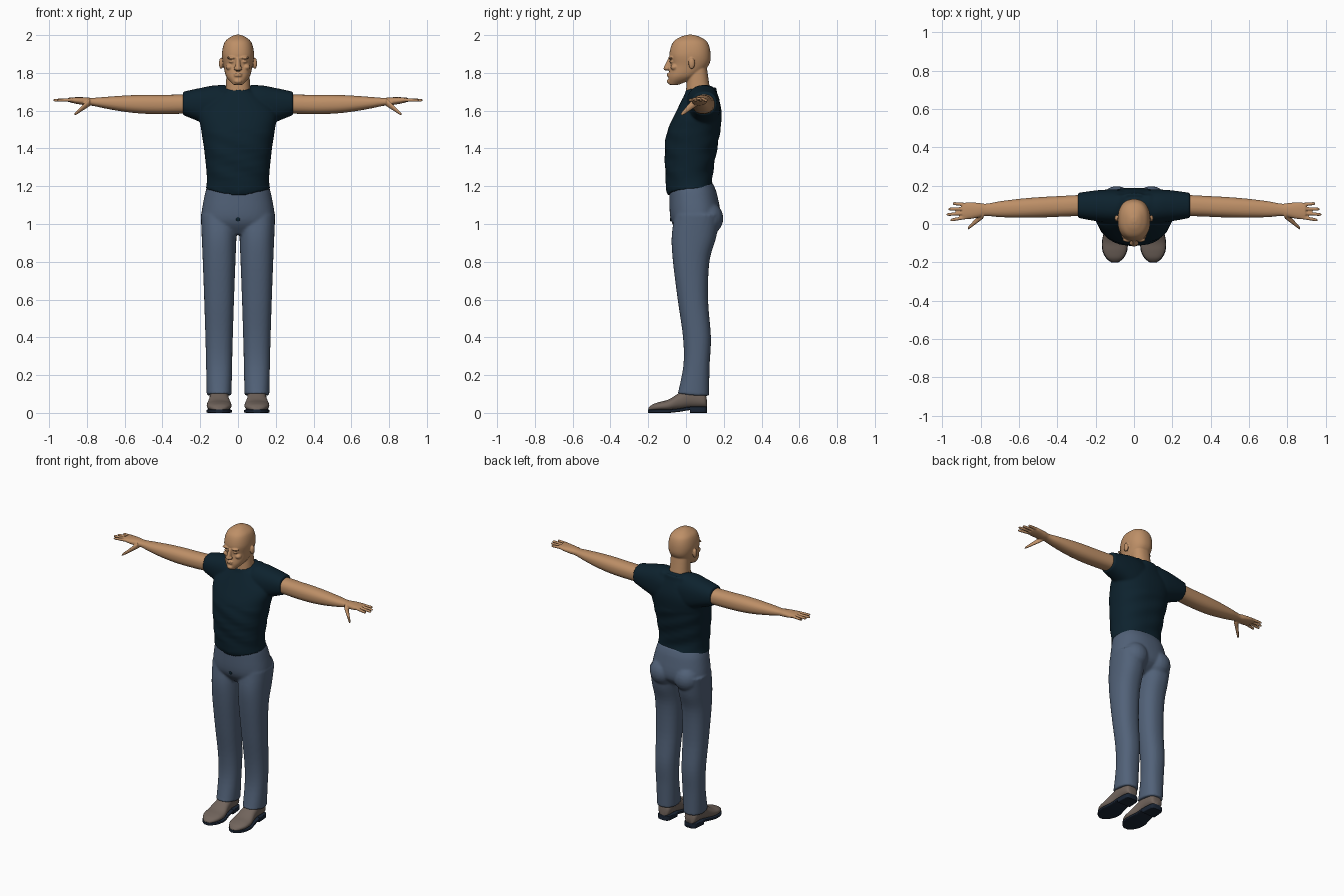
import bpy, bmesh, math
from mathutils import Vector, Matrix

cube = bpy.data.objects.get("Cube")
if cube:
    bpy.data.objects.remove(cube)


def material(name, red, green, blue):
    m = bpy.data.materials.new(name)
    m.use_nodes = True
    m.diffuse_color = (red, green, blue, 1)
    m.node_tree.nodes["Principled BSDF"].inputs["Base Color"].default_value = m.diffuse_color
    return m


SKIN = material("skin tan", .51, .275, .135)
SHIRT = material("dark teal cloth", .004, .016, .027)
DENIM = material("slate blue cloth", .084, .122, .19)
LEATHER = material("taupe leather", .165, .128, .107)
RUBBER = material("navy rubber", .01, .018, .034)


def spline(rows, steps=5):
    """Smooth curve through every row of numbers."""
    curve = []
    for i in range(len(rows) - 1):
        before, start, end = rows[max(i - 1, 0)], rows[i], rows[i + 1]
        after = rows[min(i + 2, len(rows) - 1)]
        for step in range(steps):
            t = step / steps
            curve.append([q + t / 2 * (r - p + t * (2 * p - 5 * q + 4 * r - s + t * (3 * (q - r) + s - p)))
                          for p, q, r, s in zip(before, start, end, after)])
    return curve + [rows[-1]]


def loft(bm, rows, axis="z", power=2.3, sides=36):
    """Skin rounded rings, each given as (position, low, high, low, high)."""
    def swell(angle_value):
        return math.copysign(abs(angle_value) ** (2 / power), angle_value)

    rings = []
    for t, low_u, high_u, low_v, high_v in spline(rows):
        ring = []
        for k in range(sides):
            angle = math.tau * k / sides
            u = (low_u + high_u + (high_u - low_u) * swell(math.cos(angle))) / 2
            v = (low_v + high_v + (high_v - low_v) * swell(math.sin(angle))) / 2
            place = {"x": (t, u, v), "y": (u, t, v), "z": (u, v, t)}[axis]
            ring.append(bm.verts.new(place))
        rings.append(ring)
    for lower, upper in zip(rings, rings[1:]):
        for k in range(sides):
            bm.faces.new((lower[k - 1], lower[k], upper[k], upper[k - 1]))
    bm.faces.new(rings[0])
    bm.faces.new(rings[-1])


def body_loft(bm, rows):
    """Loft symmetric rings given as (height, half width, front, back)."""
    loft(bm, [(z, -half, half, front, back) for z, half, front, back in rows], sides=48)


def blob(bm, centre, size):
    place = Matrix.Translation(centre) @ Matrix.Diagonal((*size, 1))
    bmesh.ops.create_uvsphere(bm, u_segments=20, v_segments=12, radius=1, matrix=place)


def tube(bm, start, end, root_radius, tip_radius):
    """Tapered finger-like limb with a rounded tip."""
    start, end = Vector(start), Vector(end)
    rings = []
    for along in (0, .5, .9, 1):
        x, y, z = start.lerp(end, along)
        r = root_radius + (tip_radius - root_radius) * along
        r *= .5 if along == 1 else 1
        rings.append((x, y - r, y + r, z - r, z + r))
    loft(bm, rings, "x", sides=16)


def add_mirror(bm):
    copy = bmesh.ops.duplicate(bm, geom=bm.verts[:] + bm.edges[:] + bm.faces[:])
    for item in copy["geom"]:
        if isinstance(item, bmesh.types.BMVert):
            item.co.x *= -1


def finish(name, bm, mat, voxel=0, side=1):
    for v in bm.verts:
        v.co.x *= side
    bmesh.ops.recalc_face_normals(bm, faces=bm.faces[:])
    mesh = bpy.data.meshes.new(name)
    bm.to_mesh(mesh)
    bm.free()
    mesh.materials.append(mat)
    ob = bpy.data.objects.new(name, mesh)
    bpy.context.collection.objects.link(ob)
    bpy.ops.object.select_all(action="DESELECT")
    ob.select_set(True)
    bpy.context.view_layer.objects.active = ob
    if voxel:
        # fuse overlapping volumes into one soft skin
        fuse = ob.modifiers.new("fuse", "REMESH")
        fuse.mode, fuse.voxel_size, fuse.use_smooth_shade = "VOXEL", voxel, True
        soften = ob.modifiers.new("soften", "SMOOTH")
        soften.factor, soften.iterations = .5, 3
        bpy.ops.object.shade_smooth()
    else:
        bpy.ops.object.shade_smooth_by_angle(angle=math.radians(45))


# head: paired features first, then the middle ones
bm = bmesh.new()
ear, nostril = (.09, .03, 1.85), (.015, -.1, 1.823)
brow, eye, cheek = (.034, -.081, 1.88), (.034, -.074, 1.86), (.045, -.06, 1.83)
blob(bm, ear, (.011, .017, .03))
blob(bm, nostril, (.009, .011, .008))
blob(bm, brow, (.026, .014, .007))
blob(bm, eye, (.015, .014, .008))
blob(bm, cheek, (.02, .022, .016))
add_mirror(bm)
body_loft(bm, [(1.64, .08, 0, .15), (1.7, .066, 0, .13), (1.83, .06, .01, .11)])
body_loft(bm, [(1.737, .025, -.09, -.04), (1.78, .062, -.093, .06), (1.84, .077, -.083, .12),
               (1.9, .085, -.088, .13), (1.96, .072, -.07, .115), (1.99, .04, -.03, .075),
               (2.002, .012, .01, .035)])
body_loft(bm, [(1.812, .012, -.108, -.07), (1.824, .015, -.119, -.07), (1.88, .009, -.093, -.07)])
for lip in (1.795, 1.785):
    blob(bm, (0, -.092, lip), (.022, .011, .005))
blob(bm, (0, -.09, 1.755), (.02, .012, .012))
finish("head", bm, SKIN, voxel=.004)

# shirt: shoulder yoke with sleeves fused to the torso
bm = bmesh.new()
loft(bm, [(0, 0, .17, 1.5, 1.71), (.1, 0, .18, 1.5, 1.735), (.2, .015, .175, 1.54, 1.72),
          (.292, .032, .162, 1.577, 1.7)], "x")
add_mirror(bm)
body_loft(bm, [(1.185, .17, -.095, .15), (1.25, .165, -.108, .14), (1.4, .18, -.112, .165),
               (1.5, .195, -.096, .182), (1.6, .2, -.05, .188), (1.71, .09, .005, .16)])
body_loft(bm, [(1.68, .085, -.008, .148), (1.72, .07, 0, .13)])
for v in bm.verts:
    x, y, z = v.co
    if z < 1.215:
        # hem dips in the middle of the front
        v.co.z -= max(0, .17 - abs(x)) * (.25 if y < 0 else .03)
    if z < 1.5:
        # soft folds
        v.co.y += .003 * math.sin(60 * z + 25 * x)
    if z > 1.7 and abs(x) < .08:
        # collar rises toward the nape
        v.co.z += .14 * (y - .06)
finish("shirt", bm, SHIRT, voxel=.007)

# trousers: legs taper by rule about a fixed centre line, fused with seat and hips
LEG_CENTRE = .1
bm = bmesh.new()
legs = []
for z, front, back in [(1.05, -.06, .18), (.93, -.076, .16), (.8, -.069, .124), (.6, -.044, .117),
                       (.4, -.016, .132), (.25, -.014, .125), (.09, -.046, .122)]:
    half = .065 + .03 * z ** 1.5
    legs.append((z, LEG_CENTRE - half, LEG_CENTRE + half, front, back))
loft(bm, legs)
blob(bm, (.09, .11, 1.03), (.088, .088, .09))
add_mirror(bm)
body_loft(bm, [(1.215, .158, -.085, .142), (1.15, .177, -.088, .166), (1.02, .194, -.08, .18),
               (.945, .15, -.03, .1)])
for v in bm.verts:
    if v.co.z < .1:
        v.co.z += .12 * max(0, .06 - v.co.y)
finish("trousers", bm, DENIM, voxel=.008)

# trouser button
bm = bmesh.new()
blob(bm, (0, -.081, 1.025), (.011, .004, .011))
finish("trouser_button", bm, SHIRT)

# rows: arm (x, half depth, half height), shoe (y, half width, top)
ARM = [(.2, .055, .05), (.38, .054, .051), (.5, .053, .05), (.6, .049, .043), (.7, .041, .031),
       (.77, .032, .021), (.81, .038, .021), (.86, .044, .017), (.895, .04, .012)]
SHOE = [(.11, .02, .07), (.095, .042, .11), (.02, .049, .14), (-.03, .053, .11),
        (-.09, .065, .072), (-.14, .062, .058), (-.177, .043, .045), (-.198, .017, .027)]
FINGER_REACH = (.957, .977, .968, .945)


def arch(y):
    """Height of the sole's underside."""
    return max(0, .16 * min(y + .07, .1))


for side, label in ((1, "left"), (-1, "right")):
    # bare arm and hand
    bm = bmesh.new()
    rings = []
    for x, depth, height in ARM:
        y, z = .11 - .047 * x, 1.633 + .1 * (x - .4) ** 2
        rings.append((x, y - depth, y + depth, z - height, z + height))
    loft(bm, rings, "x")
    for i, reach in enumerate(FINGER_REACH):
        root = (.87, .036 + .0215 * i, 1.657)
        tip = (reach, .02 + .029 * i, 1.655)
        tube(bm, root, tip, .01, .0075)
    tube(bm, (.785, .05, 1.645), (.867, -.024, 1.579), .021, .008)
    finish(label + "_arm", bm, SKIN, voxel=.004, side=side)

    # shoe upper
    bm = bmesh.new()
    loft(bm, [(y, LEG_CENTRE - half, LEG_CENTRE + half, arch(y) + .01, top)
              for y, half, top in SHOE], "y")
    finish(label + "_shoe", bm, LEATHER, side=side)

    # sole follows the shoe outline, with a heel block under its back
    bm = bmesh.new()
    outline = [(y * 1.01, LEG_CENTRE - half - .002, LEG_CENTRE + half + .002) for y, half, top in SHOE]
    loft(bm, [(*edge, arch(edge[0]), arch(edge[0]) + .018) for edge in outline], "y", power=6)
    loft(bm, [(*edge, 0, .034) for edge in outline[:3]], "y", power=8)
    finish(label + "_sole", bm, RUBBER, side=side)
